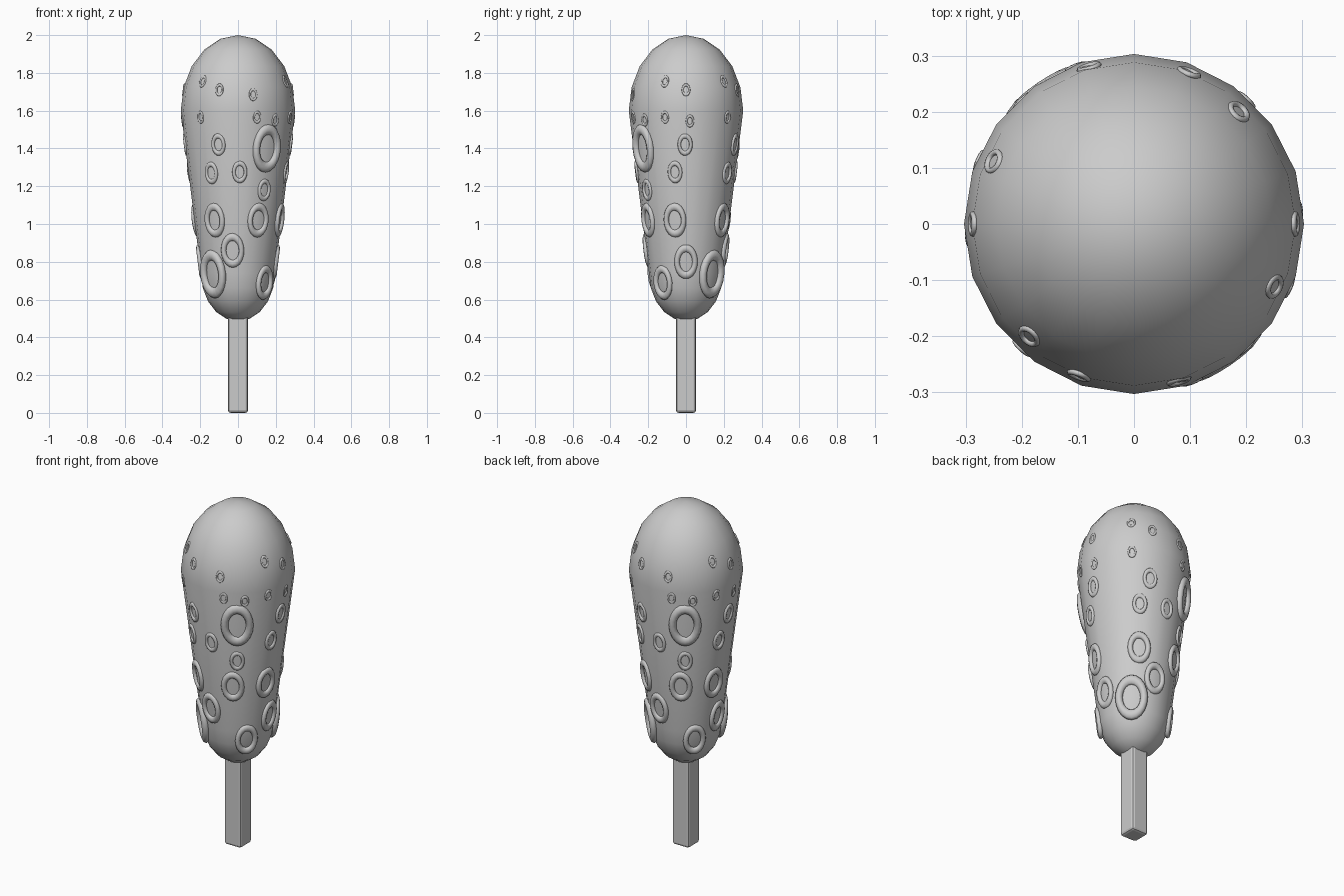
import bpy, bmesh
from math import sin, cos, pi, radians, hypot
from mathutils import Matrix, Vector

if "Cube" in bpy.data.objects:
    bpy.data.objects.remove(bpy.data.objects["Cube"])

SIDES = 20
TOP_Z, TOP_R, TOP_H = 1.6, 0.303, 0.40
LOW_Z, LOW_R, LOW_H = 0.74, 0.196, 0.255


def add_object(name, bm):
    bmesh.ops.recalc_face_normals(bm, faces=bm.faces)
    me = bpy.data.meshes.new(name)
    bm.to_mesh(me)
    bm.free()
    ob = bpy.data.objects.new(name, me)
    bpy.context.collection.objects.link(ob)
    return ob


def smooth(ob):
    for p in ob.data.polygons:
        p.use_smooth = True


# Coating: tapered capsule with stretched round ends
profile = [(LOW_R * sin(k * pi / 10), LOW_Z - LOW_H * cos(k * pi / 10)) for k in range(6)]
profile += [(TOP_R * cos(k * pi / 10), TOP_Z + TOP_H * sin(k * pi / 10)) for k in range(6)]
bm = bmesh.new()
verts = [bm.verts.new((r, 0, z)) for r, z in profile]
edges = [bm.edges.new(pair) for pair in zip(verts, verts[1:])]
bmesh.ops.spin(bm, geom=verts + edges, cent=(0, 0, 0), axis=(0, 0, 1),
               angle=2 * pi, steps=SIDES)
bmesh.ops.remove_doubles(bm, verts=bm.verts, dist=0.0005)
smooth(add_object("body", bm))

# Stick: square bar with softened edges
bm = bmesh.new()
bmesh.ops.create_cube(bm, size=1, matrix=Matrix.Translation((0, 0, 0.3))
                      @ Matrix.Diagonal((0.106, 0.106, 0.6, 1)))
bmesh.ops.bevel(bm, geom=bm.edges[:], offset=0.014, segments=2, profile=0.5, affect='EDGES')
add_object("stick", bm)


def surface(z):
    """Radius of the body at height z and the surface slope there."""
    for (r0, z0), (r1, z1) in zip(profile, profile[1:]):
        if z0 <= z <= z1:
            t = (z - z0) / (z1 - z0)
            d = hypot(r1 - r0, z1 - z0)
            return r0 + t * (r1 - r0), (r1 - r0) / d, (z1 - z0) / d


def add_ring(bm, deg, z, size, seg=20, tube=8):
    """Half sunk oval ring lying on the body; deg runs from the front to the right."""
    r, dr, dz = surface(z)
    a = radians(deg)
    out = Vector((sin(a), -cos(a), 0))
    side = Vector((cos(a), sin(a), 0))
    up = out * dr + Vector((0, 0, dz))
    normal = out * dz - Vector((0, 0, dr))
    centre = out * r * 0.995 + Vector((0, 0, z)) - normal * size * 0.05
    rings = []
    for i in range(seg):
        u = 2 * pi * i / seg
        loop = []
        for j in range(tube):
            v = 2 * pi * j / tube
            rad = size * (0.77 + 0.23 * cos(v))
            loop.append(bm.verts.new(centre + side * rad * cos(u)
                                     + up * rad * 1.5 * sin(u)
                                     + normal * size * 0.23 * sin(v)))
        rings.append(loop)
    for i in range(seg):
        p, q = rings[i], rings[(i + 1) % seg]
        for j in range(tube):
            k = (j + 1) % tube
            bm.faces.new((p[j], q[j], q[k], p[k]))


# Rings: angle and height by size, repeated on the opposite side
groups = {
    0.087: [(34, 1.40), (-44, 0.735)],
    0.062: [(28, 1.02), (-8, 0.86), (49, 0.69), (90, 0.80), (-33, 1.02), (75, 1.02)],
    0.040: [(34, 1.18), (2, 1.275), (77, 1.275), (-33, 1.27), (-22, 1.42), (89, 1.42)],
    0.023: [(20, 1.565), (-42, 1.565), (42, 1.55), (68, 1.565), (94, 1.545),
            (16, 1.685), (-20, 1.71), (90, 1.71), (-43, 1.755), (66, 1.755)],
}
names = ["large_rings", "medium_rings", "small_rings", "tiny_rings"]
for name, (size, spots) in zip(names, groups.items()):
    bm = bmesh.new()
    for deg, z in spots:
        for turn in (0, 180):
            add_ring(bm, deg + turn, z, size)
    smooth(add_object(name, bm))
